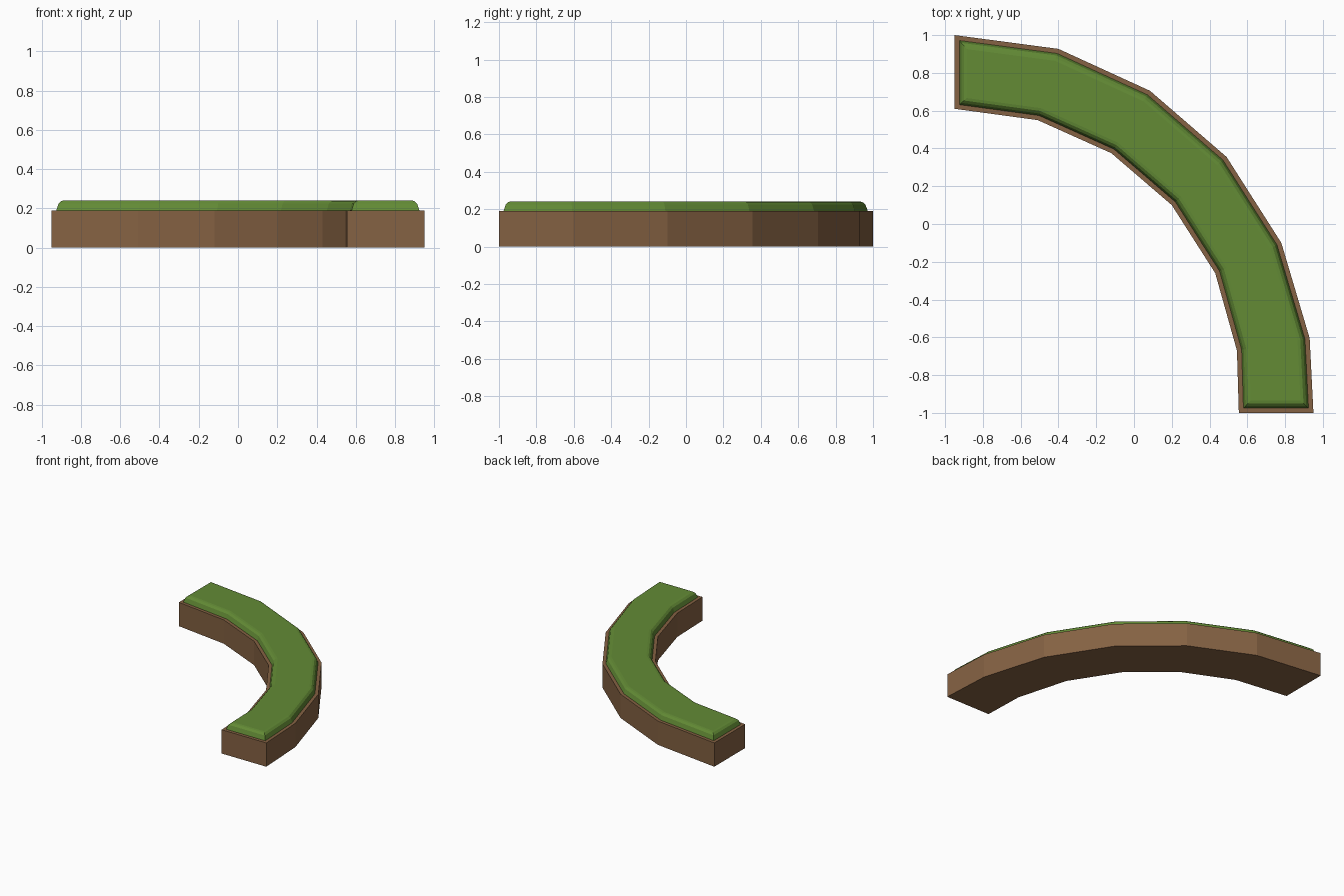
import bpy, bmesh
from mathutils import Vector

if "Cube" in bpy.data.objects:
    bpy.data.objects.remove(bpy.data.objects["Cube"])

# Plan of the curved bed: outer edge and inner edge, end to end
OUTER = [(-0.95, 1.0), (-0.40, 0.927), (0.085, 0.705), (0.49, 0.355),
         (0.78, -0.10), (0.93, -0.605), (0.95, -1.0)]
INNER = [(-0.95, 0.61), (-0.51, 0.55), (-0.12, 0.375), (0.20, 0.10),
         (0.43, -0.26), (0.545, -0.67), (0.555, -1.0)]
PLAN = [Vector(p) for p in INNER + OUTER[::-1]]  # counter-clockwise


def material(name, rgb):
    m = bpy.data.materials.new(name)
    m.diffuse_color = (*rgb, 1)
    m.use_nodes = True
    m.node_tree.nodes["Principled BSDF"].inputs["Base Color"].default_value = m.diffuse_color
    return m


def inset(points, d):
    """Move every edge of the outline inwards by d, with mitred corners."""
    n, result = len(points), []
    for i, p in enumerate(points):
        a = (p - points[i - 1]).normalized()
        b = (points[(i + 1) % n] - p).normalized()
        na, nb = Vector((-a.y, a.x)), Vector((-b.y, b.x))
        result.append(p + (na + nb) * d / (1 + na.dot(nb)))
    return result


def stack(name, levels, mat):
    """Solid built from (inset, height) rings, closed with strip caps."""
    bm = bmesh.new()
    rings = [[bm.verts.new((p.x, p.y, z)) for p in inset(PLAN, d)]
             for d, z in levels]
    n = len(PLAN)
    for lo, hi in zip(rings, rings[1:]):
        for i in range(n):
            j = (i + 1) % n
            bm.faces.new((lo[i], lo[j], hi[j], hi[i]))
    for ring in (rings[0], rings[-1]):
        for i in range(n // 2 - 1):
            bm.faces.new((ring[i], ring[i + 1], ring[n - 2 - i], ring[n - 1 - i]))
    bmesh.ops.recalc_face_normals(bm, faces=bm.faces)
    mesh = bpy.data.meshes.new(name)
    bm.to_mesh(mesh)
    bm.free()
    mesh.materials.append(mat)
    obj = bpy.data.objects.new(name, mesh)
    bpy.context.collection.objects.link(obj)
    return obj


# Earth base with straight walls
stack("earth_base", [(0, 0), (0, 0.19)], material("earth brown", (0.235, 0.122, 0.056)))

# Grass layer with sloped sides and a softened rim
stack("grass_top", [(0.025, 0.185), (0.025, 0.192), (0.036, 0.225), (0.05, 0.238), (0.065, 0.241)],
      material("grass green", (0.125, 0.26, 0.036)))
